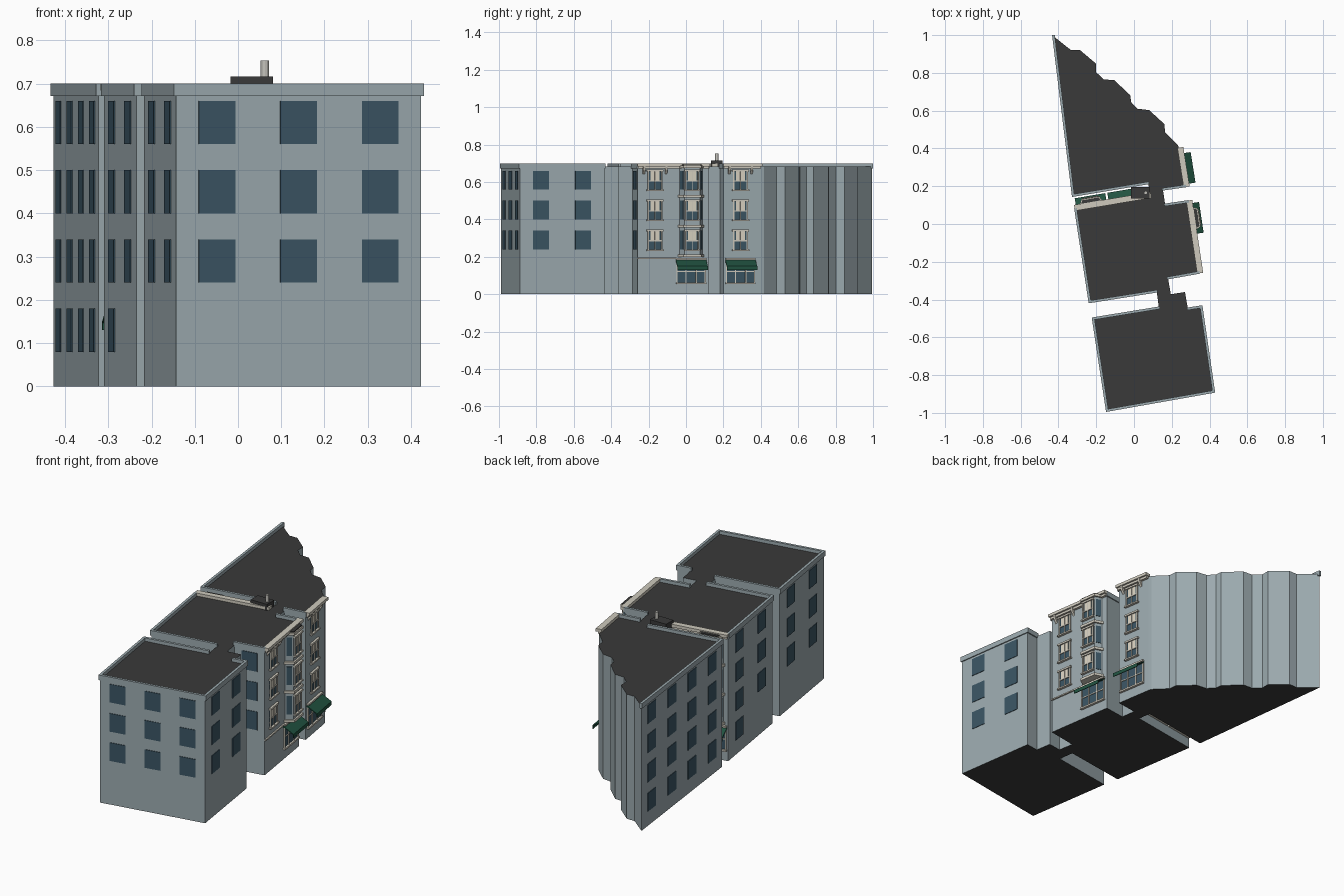
import bpy, bmesh
from mathutils import Vector, Matrix

if "Cube" in bpy.data.objects:
    bpy.data.objects.remove(bpy.data.objects["Cube"])


def material(name, r, g, b):
    m = bpy.data.materials.new(name)
    m.diffuse_color = (r, g, b, 1)
    m.use_nodes = True
    m.node_tree.nodes["Principled BSDF"].inputs["Base Color"].default_value = m.diffuse_color
    return m


WALL = material("blue grey wall", 0.33, 0.40, 0.425)
ROOF = material("dark roof", 0.042, 0.042, 0.042)
GLASS = material("blue glass", 0.043, 0.09, 0.125)
CREAM = material("cream trim", 0.62, 0.59, 0.51)
SHADE = material("pale window shade", 0.70, 0.65, 0.54)
GREEN = material("green awning", 0.015, 0.085, 0.052)
PIPE = material("light pipe", 0.55, 0.54, 0.50)

parts = {}  # name -> (bmesh, materials)


def loft(name, mat, frame, a, b):
    """Solid between two matching loops given in the frame's space."""
    bm, mats = parts.setdefault(name, (bmesh.new(), []))
    if mat not in mats:
        mats.append(mat)
    va = [bm.verts.new(frame @ Vector(p)) for p in a]
    vb = [bm.verts.new(frame @ Vector(p)) for p in b]
    n = len(va)
    faces = [bm.faces.new(va), bm.faces.new(vb[::-1])]
    for i in range(n):
        j = (i + 1) % n
        faces.append(bm.faces.new((va[i], vb[i], vb[j], va[j])))
    for f in faces:
        f.material_index = mats.index(mat)
    return faces


def prism(name, mat, frame, pts, z0, z1):
    """Plan outline of (along, outward) points raised from z0 to z1."""
    return loft(name, mat, frame, [(u, -o, z0) for u, o in pts], [(u, -o, z1) for u, o in pts])


def box(name, mat, frame, u0, u1, o0, o1, z0, z1):
    prism(name, mat, frame, [(u0, o0), (u1, o0), (u1, o1), (u0, o1)], z0, z1)


def wall_frame(p, q):
    """Frame on a wall: x along it, -y outward, z up. Also its length."""
    p, q = Vector((*p, 0)), Vector((*q, 0))
    u = (q - p).normalized()
    m = Matrix(((u.x, -u.y, 0, p.x), (u.y, u.x, 0, p.y), (0, 0, 1, 0), (0, 0, 0, 1)))
    return m, (q - p).length


# Footprint, anticlockwise: three blocks joined by narrow necks
right_side = [(-0.143, -0.988), (0.423, -0.888), (0.357, -0.437), (0.285, -0.448),
              (0.270, -0.360), (0.195, -0.372), (0.180, -0.287), (0.342, -0.258),
              (0.285, 0.120), (0.165, 0.102), (0.153, 0.183), (0.270, 0.200), (0.238, 0.400)]
scallops = [(0.233, 0.418), (0.165, 0.485), (0.160, 0.530), (0.080, 0.603), (0.020, 0.610),
            (-0.015, 0.645), (-0.020, 0.682), (-0.105, 0.762), (-0.160, 0.765),
            (-0.200, 0.803), (-0.200, 0.848), (-0.285, 0.920), (-0.333, 0.920)]
left_side = [(-0.427, 0.995), (-0.323, 0.150), (0.075, 0.216), (0.087, 0.145), (-0.310, 0.078),
             (-0.235, -0.413), (0.120, -0.357), (0.132, -0.443), (-0.217, -0.500)]
outline = right_side + scallops + left_side
TOP = 0.682

# Main body with dark roof and underside
body = prism("building_body", WALL, Matrix.Scale(-1, 4, (0, 1, 0)), outline, 0, TOP)
parts["building_body"][1].append(ROOF)
body[0].material_index = body[1].material_index = 1

# Parapets on the plain walls
L = len(right_side) + len(scallops)
for i in (0, 1, 2, 6, 8, 10, L, L + 1, L + 4, L + 5, L + 7, L + 8):
    f, n = wall_frame(outline[i], outline[(i + 1) % len(outline)])
    box("parapets", WALL, f, -0.005, n + 0.005, -0.008, 0.006, 0.672, 0.70)

# Plain windows: (wall index, columns, lowest row)
ROWS = [0.08, 0.24, 0.40, 0.56]


def plain_window(f, c, z, w=0.086):
    box("plain_windows", GLASS, f, c - w / 2, c + w / 2, -0.003, 0.003, z, z + 0.10)


for i, cols, first in ((0, 3, 1), (1, 2, 1), (6, 1, 1), (L, 4, 0), (L + 4, 2, 1), (L + 8, 2, 1)):
    f, n = wall_frame(outline[i], outline[(i + 1) % len(outline)])
    for k in range(cols):
        for z in ROWS[first:]:
            plain_window(f, n * (k + 0.5) / cols, z)
f, n = wall_frame(outline[L + 4], outline[L + 5])
plain_window(f, n * 0.25, ROWS[0])


def sash_window(f, c, z, o=0.0, w=0.08):
    """Framed sash window with a shade behind its upper half."""
    h, t = 0.10, 0.007
    a, b = c - w / 2, c + w / 2
    box("sash_glass", GLASS, f, a, b, o - 0.002, o + 0.003, z, z + h)
    box("window_shades", SHADE, f, a + 0.015, b - 0.015, o, o + 0.005, z + 0.045, z + h)
    for u0, u1, z0, z1 in ((a, a + t, z, z + h), (b - t, b, z, z + h),
                           (c - 0.002, c + 0.002, z, z + h), (a, b, z + 0.043, z + 0.049)):
        box("window_frames", CREAM, f, u0, u1, o, o + 0.008, z0, z1)
    box("window_sills", CREAM, f, a - 0.006, b + 0.006, o, o + 0.014, z - 0.008, z)
    box("window_heads", CREAM, f, a - 0.005, b + 0.005, o, o + 0.012, z + h - 0.004, z + h + 0.006)


def shop_front(f, c):
    """Shop window under a sloping awning."""
    a, b = c - 0.076, c + 0.076
    box("shop_glass", GLASS, f, a, b, -0.002, 0.003, 0.062, 0.178)
    for u in (a, c - 0.028, c + 0.028, b):
        box("shop_frames", CREAM, f, u - 0.003, u + 0.003, 0, 0.008, 0.062, 0.178)
    box("shop_frames", CREAM, f, a, b, 0, 0.007, 0.118, 0.123)
    box("shop_frames", CREAM, f, a - 0.005, b + 0.005, 0, 0.013, 0.054, 0.063)
    box("shop_frames", CREAM, f, a - 0.005, b + 0.005, 0, 0.013, 0.184, 0.193)
    side = [(0, 0.184), (0.058, 0.150), (0.058, 0.130), (0.054, 0.130), (0.054, 0.146), (0, 0.177)]
    loft("awnings", GREEN, f, [(c - 0.082, -o, z) for o, z in side],
         [(c + 0.082, -o, z) for o, z in side])


def bay(f, c):
    """Three-sided bay over the shop, with bands between floors."""
    def plan(g):
        return [(c - 0.062 - g, 0), (c - 0.042 - g * 0.7, 0.038 + g),
                (c + 0.042 + g * 0.7, 0.038 + g), (c + 0.062 + g, 0)]
    pts = plan(0)
    prism("bay_walls", WALL, f, pts, 0.20, 0.68)
    prism("bay_roofs", ROOF, f, plan(0.003), 0.688, 0.694)
    for z in (0.198, 0.356, 0.516, 0.674):
        prism("bay_bands", CREAM, f, plan(0.009), z, z + 0.014)
    world = [(f @ Vector((u, -o, 0))).to_2d() for u, o in pts]
    for p, q in ((world[0], world[1]), (world[2], world[3])):
        sf, n = wall_frame(p, q)
        for z in ROWS[1:]:
            plain_window(sf, n / 2, z, 0.028)
    for z in ROWS[1:]:
        sash_window(f, c, z, 0.038, 0.074)


# Decorated facades: (wall index, window column, bay column, shop columns)
for i, win, bay_c, shops in ((7, 0.093, 0.288, (0.288,)), (11, 0.092, None, (0.092,)),
                             (L + 3, 0.14, 0.315, (0.14, 0.315))):
    f, n = wall_frame(outline[i], outline[i + 1])
    for z in ROWS[1:]:
        sash_window(f, win, z)
    for c in shops:
        shop_front(f, c)
    if bay_c:
        bay(f, bay_c)
        box("string_course", CREAM, f, 0, shops[-1] - 0.08, 0, 0.008, 0.189, 0.196)
    # Cornice with brackets
    box("cornices", CREAM, f, -0.004, n + 0.004, -0.008, 0.024, 0.684, 0.700)
    box("cornices", CREAM, f, 0, n, 0, 0.014, 0.672, 0.684)
    for c in (win - 0.06, win + 0.06):
        side = [(0, 0.684), (0.022, 0.684), (0.016, 0.664), (0, 0.642)]
        loft("cornice_brackets", CREAM, f, [(c - 0.006, -o, z) for o, z in side],
             [(c + 0.006, -o, z) for o, z in side])

# Chimney base over the alley end
box("chimney_base", ROOF, Matrix(), -0.017, 0.081, -0.196, -0.134, 0.678, 0.716)

# Turn the collected parts into objects
for name, (bm, mats) in parts.items():
    bmesh.ops.recalc_face_normals(bm, faces=bm.faces)
    me = bpy.data.meshes.new(name)
    bm.to_mesh(me)
    bm.free()
    for m in mats:
        me.materials.append(m)
    bpy.context.collection.objects.link(bpy.data.objects.new(name, me))

# Chimney pipe
bpy.ops.mesh.primitive_cylinder_add(vertices=12, radius=0.0095, depth=0.04, location=(0.062, 0.165, 0.733))
pipe = bpy.context.object
pipe.name = "chimney_pipe"
pipe.data.materials.append(PIPE)
